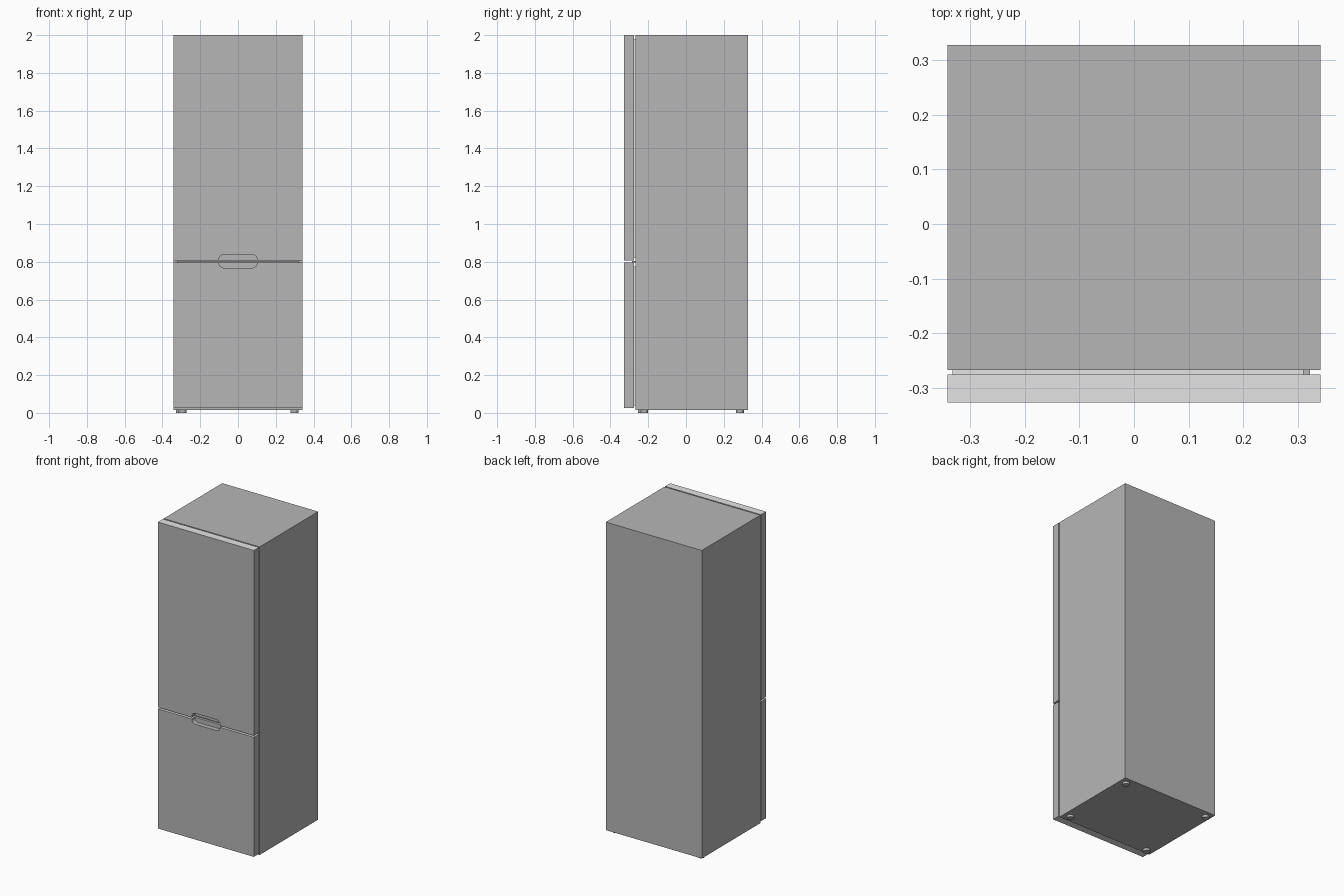
import bpy, bmesh, math

if "Cube" in bpy.data.objects:
    bpy.data.objects.remove(bpy.data.objects["Cube"])


def material(name, v):
    m = bpy.data.materials.new(name)
    m.diffuse_color = (v, v, v, 1)
    m.use_nodes = True
    m.node_tree.nodes["Principled BSDF"].inputs["Base Color"].default_value = m.diffuse_color
    return m


GREY = material("steel grey", 0.47)
LIGHT = material("light grey trim", 0.78)


def add_object(name, bm, *mats):
    me = bpy.data.meshes.new(name)
    bm.normal_update()
    bm.to_mesh(me)
    bm.free()
    ob = bpy.data.objects.new(name, me)
    bpy.context.collection.objects.link(ob)
    for m in mats:
        me.materials.append(m)
    return ob


def box_mesh(lo, hi):
    bm = bmesh.new()
    bmesh.ops.create_cube(bm, size=1)
    for v in bm.verts:
        v.co = [lo[i] if v.co[i] < 0 else hi[i] for i in range(3)]
    return bm


# cabinet
add_object("cabinet", box_mesh((-0.342, -0.268, 0.015), (0.342, 0.328, 2.0)), GREY)

# rounded cutter for the grip recess
bm = bmesh.new()
r, ring = 0.024, []
for cx, cz, start in ((1, 1, 0), (-1, 1, 90), (-1, -1, 180), (1, -1, 270)):
    for i in range(9):
        a = math.radians(start + i * 11.25)
        ring.append(bm.verts.new((cx * (0.1 - r) + r * math.cos(a), -0.36,
                                  0.803 + cz * (0.035 - r) + r * math.sin(a))))
face = bm.faces.new(ring)
ext = bmesh.ops.extrude_face_region(bm, geom=[face])
for v in ext["geom"]:
    if isinstance(v, bmesh.types.BMVert):
        v.co.y = -0.297
bmesh.ops.recalc_face_normals(bm, faces=bm.faces)
cutter = add_object("grip_cutter", bm)
cutter.hide_render = True
cutter.hide_viewport = True

# doors with light top and bottom caps, and their gaskets
for name, z0, z1 in (("lower", 0.025, 0.796), ("upper", 0.806, 2.0)):
    bm = box_mesh((-0.342, -0.327, z0), (0.342, -0.276, z1))
    bm.normal_update()
    for f in bm.faces:
        f.material_index = int(abs(f.normal.z) > 0.9)
    door = add_object(name + "_door", bm, GREY, LIGHT)
    mod = door.modifiers.new("grip recess", "BOOLEAN")
    mod.object = cutter
    mod.operation = "DIFFERENCE"
    mod.solver = "EXACT"
    add_object(name + "_gasket",
               box_mesh((-0.333, -0.277, z0 + 0.015), (0.311, -0.267, z1 - 0.02)), LIGHT)

# divider bar behind the gap between the doors
add_object("divider_bar", box_mesh((-0.323, -0.286, 0.797), (0.323, -0.267, 0.805)), GREY)

# feet
for name, x, y in (("front_left", -0.293, -0.234), ("front_right", 0.299, -0.221),
                   ("back_left", -0.307, 0.285), ("back_right", 0.299, 0.285)):
    bm = bmesh.new()
    bmesh.ops.create_cone(bm, cap_ends=True, segments=24, radius1=0.021,
                          radius2=0.021, depth=0.017)
    bmesh.ops.translate(bm, verts=bm.verts, vec=(x, y, 0.0085))
    add_object(name + "_foot", bm, GREY)
